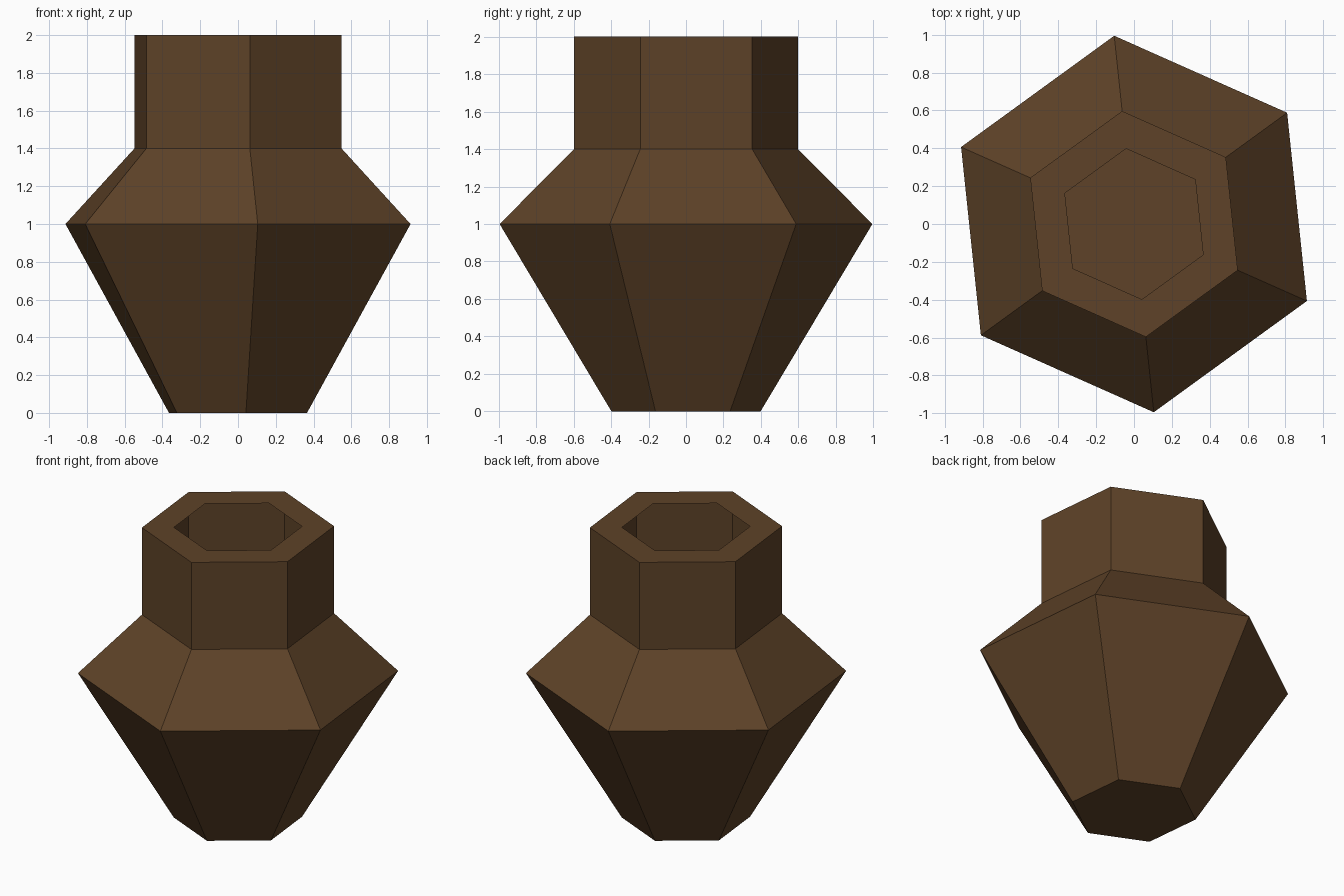
import bpy, bmesh, math

if "Cube" in bpy.data.objects:
    bpy.data.objects.remove(bpy.data.objects["Cube"])

SIDES = 6
TURN = math.radians(36)
# (radius, height): foot, belly, shoulder, neck top, inner edge of the lip
PROFILE = [(0.4, 0.0), (1.0, 1.0), (0.6, 1.4), (0.6, 2.0), (0.4, 2.0)]

brown = bpy.data.materials.new("dark brown clay")
brown.diffuse_color = (0.112, 0.055, 0.021, 1)
brown.use_nodes = True
brown.node_tree.nodes["Principled BSDF"].inputs["Base Color"].default_value = brown.diffuse_color

bm = bmesh.new()


def ring(radius, z):
    """One hexagonal ring of vertices."""
    angles = [TURN + math.tau * i / SIDES for i in range(SIDES)]
    return [bm.verts.new((radius * math.cos(a), radius * math.sin(a), z)) for a in angles]


rings = [ring(r, z) for r, z in PROFILE]

# Closed foot
bm.faces.new(reversed(rings[0]))

# Belly, shoulder, neck and flat lip; the mouth stays open onto the hollow shell
for low, high in zip(rings, rings[1:]):
    for i in range(SIDES):
        j = (i + 1) % SIDES
        bm.faces.new((low[i], low[j], high[j], high[i]))

mesh = bpy.data.meshes.new("vase")
bm.to_mesh(mesh)
bm.free()
mesh.materials.append(brown)
vase = bpy.data.objects.new("vase", mesh)
bpy.context.collection.objects.link(vase)
